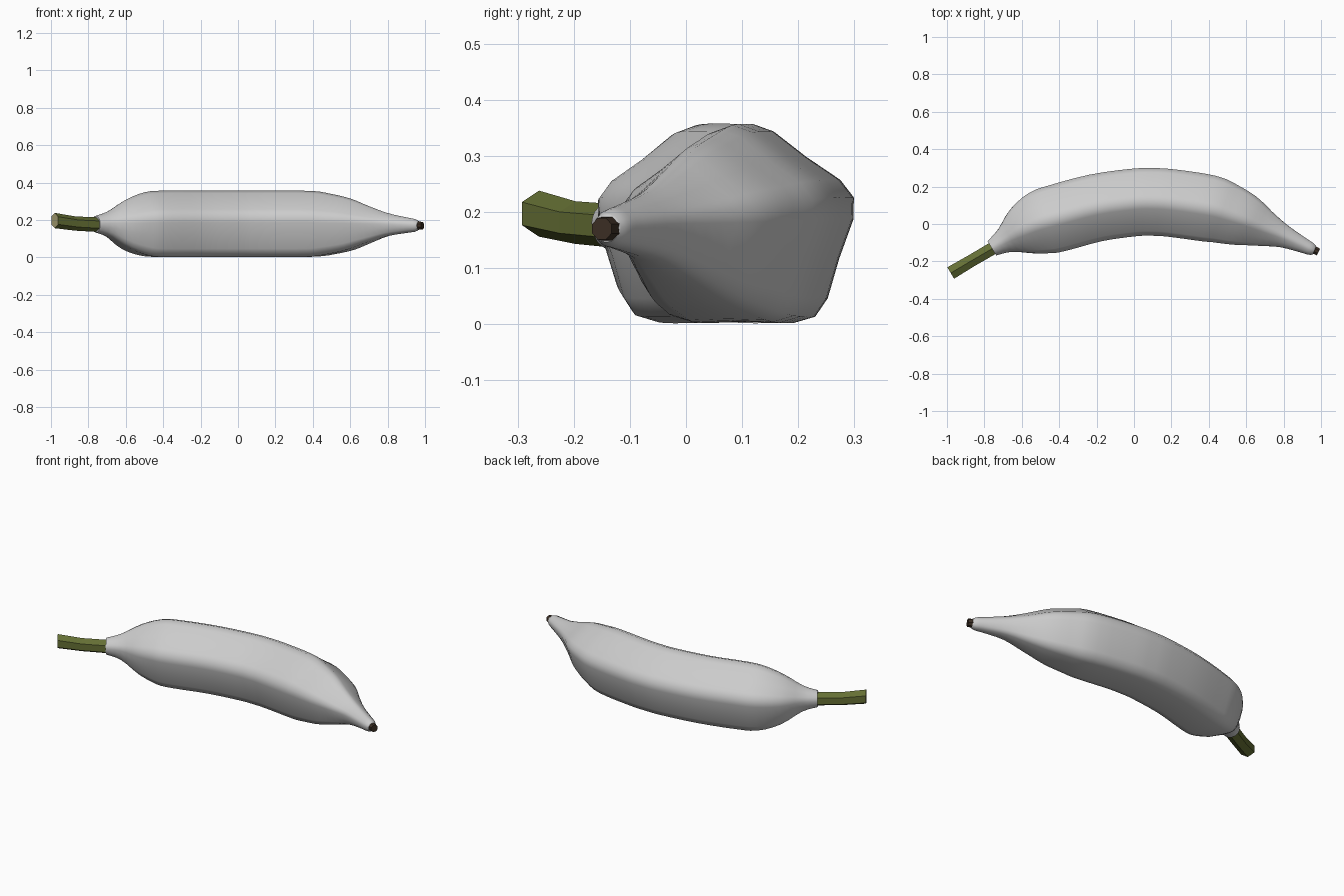
import bpy, bmesh
from math import radians, cos, sin, pi
from mathutils import Vector

if "Cube" in bpy.data.objects:
    bpy.data.objects.remove(bpy.data.objects["Cube"])


def material(name, color):
    m = bpy.data.materials.new(name)
    m.diffuse_color = (*color, 1)
    m.use_nodes = True
    m.node_tree.nodes["Principled BSDF"].inputs["Base Color"].default_value = m.diffuse_color
    return m


def loft(name, centers, sections, mats=(), smooth=None, start_mat=0):
    """Skin rings across a path; each section is a list of (angle, radius)."""
    bm = bmesh.new()
    rings = []
    for i, (c, sec) in enumerate(zip(centers, sections)):
        t = centers[min(i + 1, len(centers) - 1)] - centers[max(i - 1, 0)]
        n = Vector((-t.y, t.x, 0)).normalized()
        rings.append([bm.verts.new(c + n * r * cos(a) + Vector((0, 0, r * sin(a))))
                      for a, r in sec])
    k = len(rings[0])
    for p, q in zip(rings, rings[1:]):
        for j in range(k):
            bm.faces.new((p[j], p[(j + 1) % k], q[(j + 1) % k], q[j]))
    bm.faces.new(rings[0]).material_index = start_mat
    bm.faces.new(rings[-1])
    bmesh.ops.recalc_face_normals(bm, faces=bm.faces)
    me = bpy.data.meshes.new(name)
    bm.to_mesh(me)
    bm.free()
    ob = bpy.data.objects.new(name, me)
    bpy.context.collection.objects.link(ob)
    for m in mats:
        me.materials.append(m)
    if smooth:
        bpy.ops.object.select_all(action='DESELECT')
        ob.select_set(True)
        bpy.context.view_layer.objects.active = ob
        bpy.ops.object.shade_smooth_by_angle(angle=radians(smooth))
    return ob


def catmull(a, b, c, d, t):
    return 0.5 * (2 * b + (c - a) * t + (2 * a - 5 * b + 4 * c - d) * t * t
                  + (3 * b - a - 3 * c + d) * t ** 3)


# Fruit body: rounded pentagon, fading to a circle at both ends
# columns: x, y, z, radius, roundness
path = [Vector(p) for p in (
    (-0.76, -0.130, 0.177, 0.045, 1.0),
    (-0.69, -0.088, 0.176, 0.072, 0.7),
    (-0.60, -0.038, 0.169, 0.139, 0.2),
    (-0.50, 0.006, 0.167, 0.181, 0),
    (-0.40, 0.034, 0.167, 0.190, 0),
    (-0.20, 0.087, 0.167, 0.190, 0),
    (0.00, 0.115, 0.167, 0.190, 0),
    (0.10, 0.118, 0.167, 0.190, 0),
    (0.20, 0.112, 0.167, 0.190, 0),
    (0.40, 0.083, 0.167, 0.188, 0),
    (0.50, 0.054, 0.167, 0.172, 0),
    (0.60, 0.018, 0.168, 0.147, 0),
    (0.70, -0.025, 0.170, 0.104, 0.1),
    (0.80, -0.066, 0.173, 0.064, 0.5),
    (0.90, -0.112, 0.172, 0.042, 0.9),
    (0.945, -0.133, 0.171, 0.034, 1.0),
    (0.965, -0.142, 0.170, 0.024, 1.0))]
STEPS = 3
dense = []
for i in range(len(path) - 1):
    a, b, c = path[max(i - 1, 0)], path[i], path[i + 1]
    d = path[min(i + 2, len(path) - 1)]
    dense += [catmull(a, b, c, d, s / STEPS) for s in range(STEPS)]
dense.append(path[-1])

profile = []
for k in range(5):
    for offset, r in ((-12, 0.95), (0, 1.0), (12, 0.95), (36, 0.855)):
        profile.append((radians(90 + 72 * k + offset), r))
loft("banana_body", [p.xyz if len(p) == 3 else Vector(p[:3]) for p in dense],
     [[(a, p[3] * (r + (1 - r) * min(max(p[4], 0), 1))) for a, r in profile]
      for p in dense], smooth=60)


def polygon(n, r, start=pi / 2):
    return [(start + 2 * pi * j / n, r) for j in range(n)]


# Six-sided stem with a pale cut end
olive = material("stem_green", (0.13, 0.16, 0.035))
pale = material("stem_cut", (0.42, 0.38, 0.19))
loft("stem", [Vector((-0.98, -0.262, 0.197)), Vector((-0.87, -0.197, 0.181)),
              Vector((-0.75, -0.127, 0.175))],
     [polygon(6, 0.041), polygon(6, 0.038), polygon(6, 0.039)],
     mats=(olive, pale), start_mat=1)

# Dark blossom tip
brown = material("tip_brown", (0.045, 0.028, 0.018))
loft("blossom_tip", [Vector((0.955, -0.134, 0.17)), Vector((0.986, -0.150, 0.17))],
     [polygon(8, 0.024, pi / 8), polygon(8, 0.021, pi / 8)], mats=(brown,))
